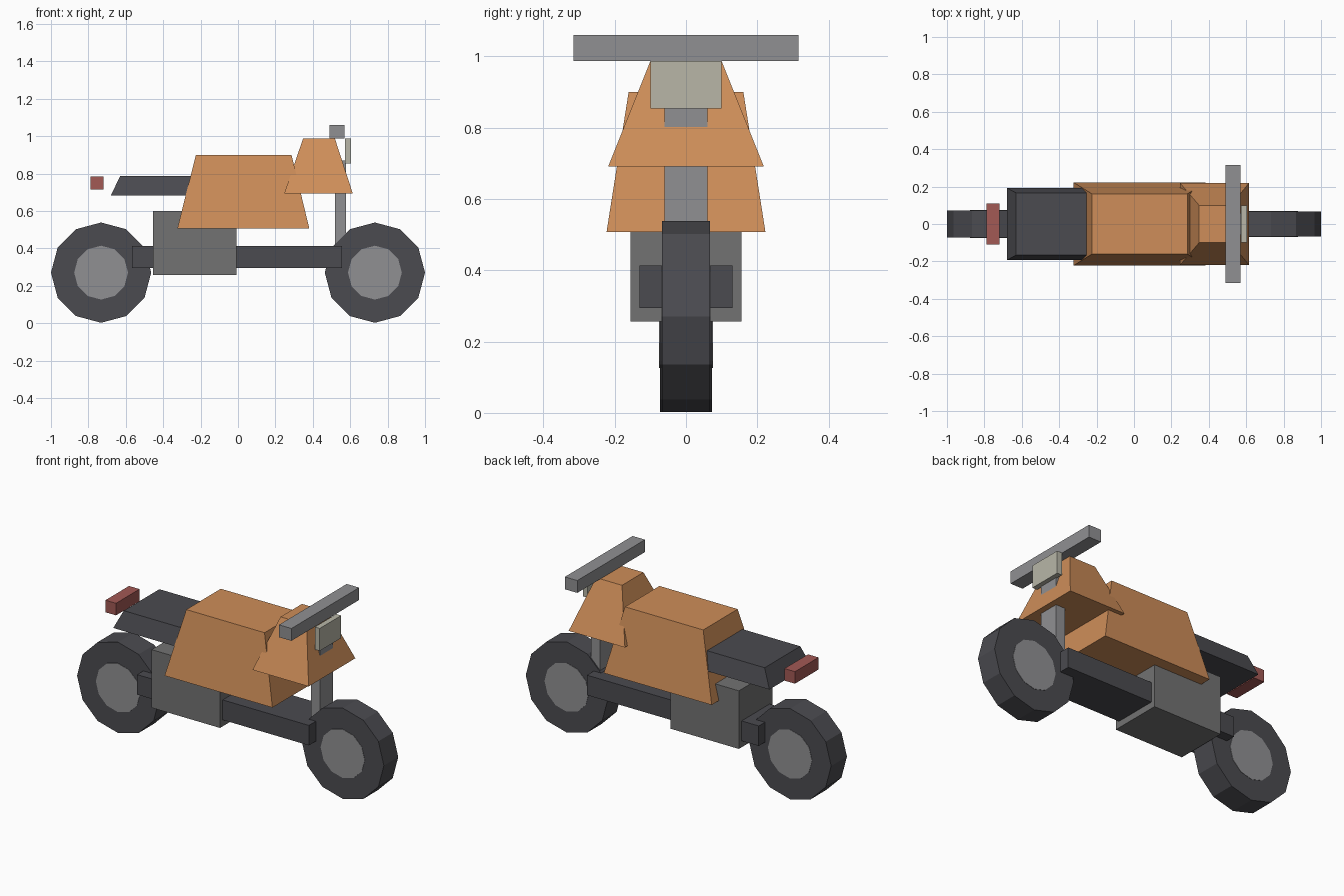
import bpy, bmesh
from math import pi
from mathutils import Matrix

if "Cube" in bpy.data.objects:
    bpy.data.objects.remove(bpy.data.objects["Cube"])


def material(name, rgb):
    m = bpy.data.materials.new(name)
    m.diffuse_color = (*rgb, 1)
    m.use_nodes = True
    m.node_tree.nodes["Principled BSDF"].inputs["Base Color"].default_value = m.diffuse_color
    return m


ORANGE = material("orange_paint", (0.62, 0.27, 0.10))
DARK = material("dark_rubber", (0.07, 0.07, 0.08))
GREY = material("engine_grey", (0.17, 0.17, 0.17))
METAL = material("metal", (0.28, 0.28, 0.29))
RED = material("red_lens", (0.36, 0.10, 0.09))
CREAM = material("cream_lens", (0.48, 0.47, 0.39))


def finish(name, bm, mat):
    mesh = bpy.data.meshes.new(name)
    bm.to_mesh(mesh)
    bm.free()
    mesh.materials.append(mat)
    obj = bpy.data.objects.new(name, mesh)
    bpy.context.collection.objects.link(obj)


def block(name, x, z, half_y, mat, top_x=None, top_half_y=None):
    """Box centred on y = 0; the top face may be smaller than the bottom."""
    bm = bmesh.new()
    bmesh.ops.create_cube(bm, size=2)
    for v in bm.verts:
        top = v.co.z > 0
        xs = top_x if top and top_x else x
        hy = top_half_y if top and top_half_y else half_y
        v.co = (xs[v.co.x > 0], v.co.y * hy, z[top])
    finish(name, bm, mat)


def disc(name, x, radius, width, mat):
    """Twelve-sided cylinder lying along y at axle height."""
    bm = bmesh.new()
    place = Matrix.Translation((x, 0, 0.27)) @ Matrix.Rotation(pi / 2, 4, 'X')
    bmesh.ops.create_cone(bm, cap_ends=True, segments=12, radius1=radius,
                          radius2=radius, depth=width, matrix=place)
    # put corners exactly on the horizontal and vertical axes
    finish(name, bm, mat)


# Wheels: the rear one is a little wider
for side, x, width in (("rear", -0.732, 0.147), ("front", 0.732, 0.134)):
    disc(side + "_tyre", x, 0.268, width, DARK)
    disc(side + "_hub", x, 0.144, width + 0.004, METAL)

# Frame and engine
block("frame_bar", (-0.567, 0.555), (0.295, 0.413), 0.131, DARK)
block("engine", (-0.455, -0.008), (0.257, 0.60), 0.156, GREY)

# Tapered body parts
block("seat", (-0.68, 0.03), (0.682, 0.787), 0.193, DARK, (-0.63, -0.02), 0.166)
block("tank", (-0.324, 0.381), (0.507, 0.90), 0.223, ORANGE, (-0.225, 0.286), 0.161)
block("fairing", (0.247, 0.614), (0.692, 0.987), 0.218, ORANGE, (0.348, 0.518), 0.10)

# Steering and lights
block("steering_column", (0.519, 0.578), (0.30, 0.87), 0.06, METAL)
block("handlebar", (0.489, 0.570), (0.987, 1.06), 0.316, METAL)
block("headlight", (0.572, 0.604), (0.854, 0.987), 0.10, CREAM)
block("tail_light", (-0.789, -0.72), (0.714, 0.785), 0.11, RED)
